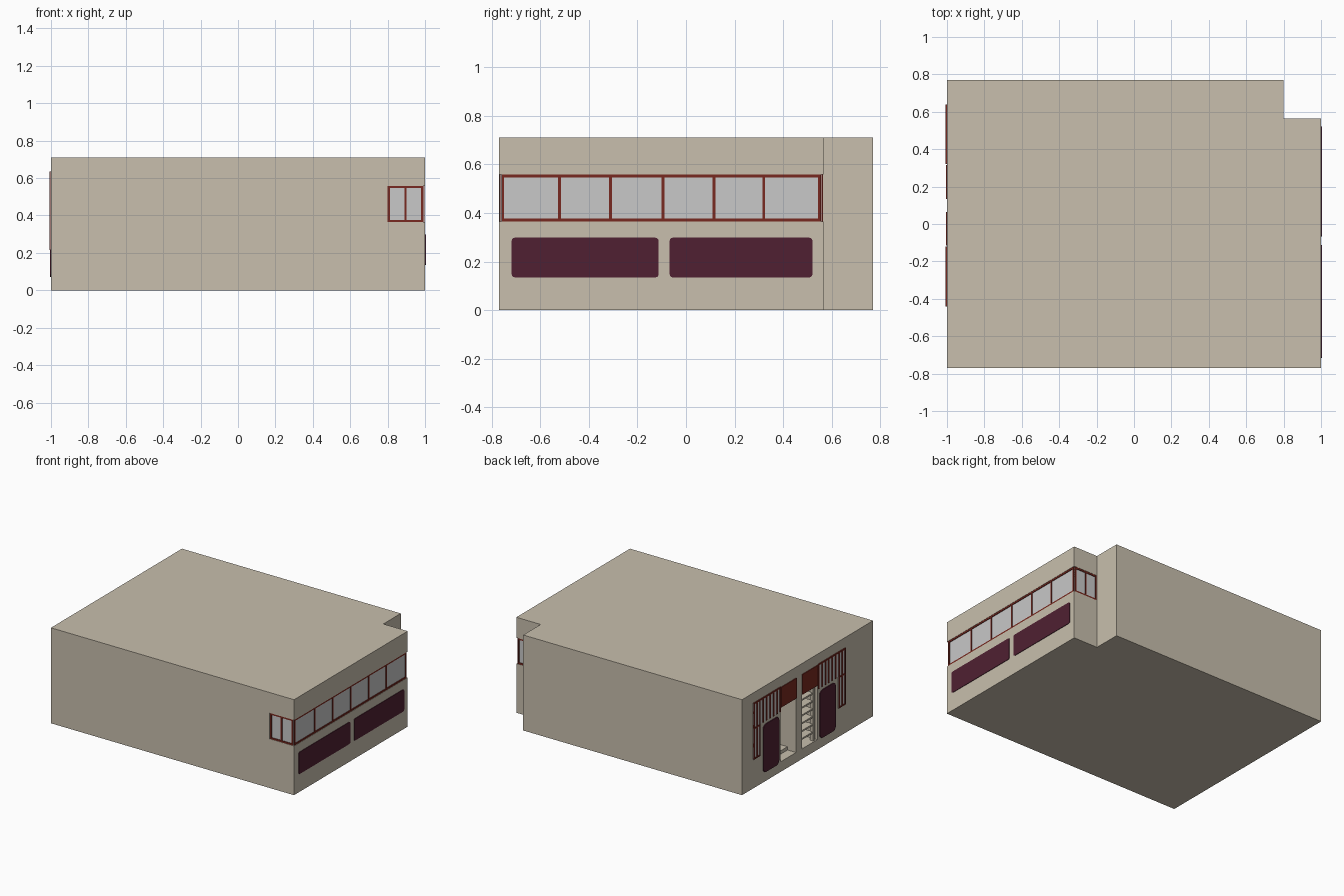
import bpy, bmesh

if "Cube" in bpy.data.objects:
    bpy.data.objects.remove(bpy.data.objects["Cube"])

def material(name, rgb):
    m = bpy.data.materials.new(name)
    m.diffuse_color = (*rgb, 1)
    m.use_nodes = True
    m.node_tree.nodes["Principled BSDF"].inputs["Base Color"].default_value = m.diffuse_color
    return m

WALL = material("beige_wall", (0.578, 0.520, 0.418))
GLASS = material("pale_glass", (0.578, 0.578, 0.578))
RED = material("red_frame", (0.19, 0.022, 0.014))
MAROON = material("maroon_panel", (0.08, 0.0144, 0.032))

def finish(name, bm, mat):
    bmesh.ops.recalc_face_normals(bm, faces=bm.faces)
    me = bpy.data.meshes.new(name)
    bm.to_mesh(me)
    bm.free()
    me.materials.append(mat)
    ob = bpy.data.objects.new(name, me)
    bpy.context.collection.objects.link(ob)
    return ob

def boxes(name, ranges, mat, round_x=0):
    """One object from boxes given as (x0,x1,y0,y1,z0,z1); round_x rounds edges along x."""
    bm = bmesh.new()
    for x0, x1, y0, y1, z0, z1 in ranges:
        for v in bmesh.ops.create_cube(bm, size=1)["verts"]:
            v.co = (x0 + (v.co.x + .5) * (x1 - x0),
                    y0 + (v.co.y + .5) * (y1 - y0),
                    z0 + (v.co.z + .5) * (z1 - z0))
    if round_x:
        ed = [e for e in bm.edges
              if abs(e.verts[0].co.y - e.verts[1].co.y) < 1e-6
              and abs(e.verts[0].co.z - e.verts[1].co.z) < 1e-6]
        bmesh.ops.bevel(bm, geom=ed, offset=round_x, segments=3, profile=.5, affect='EDGES')
    return finish(name, bm, mat)

H, Z0, Z1, D = 0.71, 0.365, 0.558, 0.01   # height, window band, recess depth
XN, YN = 0.80, 0.565                      # notch corner

# Building body: notched outline pulled up
bm = bmesh.new()
outline = [(-1, -.77), (1, -.77), (1, YN), (XN, YN), (XN, .77), (-1, .77)]
face = bm.faces.new([bm.verts.new((x, y, 0)) for x, y in outline])
top = bmesh.ops.extrude_face_region(bm, geom=[face])["geom"]
bmesh.ops.translate(bm, vec=(0, 0, H), verts=[v for v in top if isinstance(v, bmesh.types.BMVert)])
body = finish("building_body", bm, WALL)

def cut(target, rng):
    c = boxes("cutter", [rng], WALL)
    c.hide_render = True
    mod = target.modifiers.new("cut", 'BOOLEAN')
    mod.object, mod.operation, mod.solver = c, 'DIFFERENCE', 'EXACT'
    bpy.context.view_layer.objects.active = target
    bpy.ops.object.modifier_apply(modifier=mod.name)
    bpy.data.objects.remove(c)

# Shallow recess for the wrap-around window band
cut(body, (1 - D, 1.1, -.9, YN + .1, Z0, Z1))
cut(body, (XN, 1.1, -.9, -.77 + D, Z0, Z1))
cut(body, (XN + .002, 1.1, YN - D, YN + .1, Z0, Z1))

# Two deep doorways on the left side, mirrored about y = C
C = 0.1
for s in (-1, 1):
    a, b = sorted((C + s * .035, C + s * .215))
    cut(body, (-1.1, -.70, a, b, .075, .48))

# Glass sheets of the window band
t = 0.003
xs, yf, yb = 1 - D, -.77 + D, YN - D
boxes("side_window_glass", [(xs, xs + t, yf, yb, Z0, Z1)], GLASS)
boxes("front_window_glass", [(XN, xs, yf - t, yf, Z0, Z1)], GLASS)
boxes("notch_window_glass", [(XN, xs, yb, yb + t, Z0, Z1)], GLASS)

# Red frames: rails and mullions
w, p = 0.006, 0.008
bars = [(xs, xs + p, yf, yb, z - w, z + w) for z in (Z0 + w, Z1 - w)]
bars += [(xs, xs + p, y - w, y + w, Z0, Z1) for y in (-.754, -.52, -.31, -.095, .115, .32, .549)]
for y0, y1 in ((yf - p, yf), (yb, yb + p)):
    bars += [(XN, xs, y0, y1, z - w, z + w) for z in (Z0 + w, Z1 - w)]
    bars += [(x - w, x + w, y0, y1, Z0, Z1) for x in (XN + w, .895, xs - w)]
boxes("window_frames", bars, RED)

# Maroon panels on the right side
for i, (a, b) in enumerate(((-.717, -.113), (-.067, .52))):
    boxes(f"right_panel_{i + 1}", [(.998, 1.004, a, b, .135, .298)], MAROON, .012)

# Left side entrance, mirrored about y = C
def left_box(s, d0, d1, z0, z1, out, back=-.998):
    a, b = sorted((C + s * d0, C + s * d1))
    return (-1 - out, back, a, b, z0, z1)

for s, tag in ((-1, "front"), (1, "back")):
    boxes(f"{tag}_entrance_panel", [left_box(s, .24, .425, .07, .427, .006)], MAROON, .03)
    boxes(f"{tag}_door_board", [left_box(s, .035, .215, .48, .63, .006)], RED)
    boxes(f"{tag}_entrance_glass", [left_box(s, .22, .54, .45, .633, .002),
                                    left_box(s, .46, .54, .215, .45, .002)], GLASS)
    slats = [left_box(s, d - .005, d + .005, .45, .633, .007)
             for d in (.225, .265, .305, .345, .385, .425)]
    slats += [left_box(s, d - .005, d + .005, .215, .633, .007) for d in (.465, .50, .535)]
    slats += [left_box(s, .46, .54, z, z + .01, .007) for z in (.215, .44)]
    slats += [left_box(s, .22, .54, .625, .635, .007)]
    boxes(f"{tag}_entrance_slats", slats, RED)

# Ledges and post inside the front doorway, step inside the back one
ledges = [(-.985, -.75, -.085, .064, z, z + .012) for z in [.13 + .058 * i for i in range(6)]]
ledges.append((-.99, -.965, -.10, -.08, .075, .48))
boxes("doorway_ledges", ledges, WALL)
boxes("doorway_step", [(-.93, -.70, .136, .314, .07, .10)], WALL)
